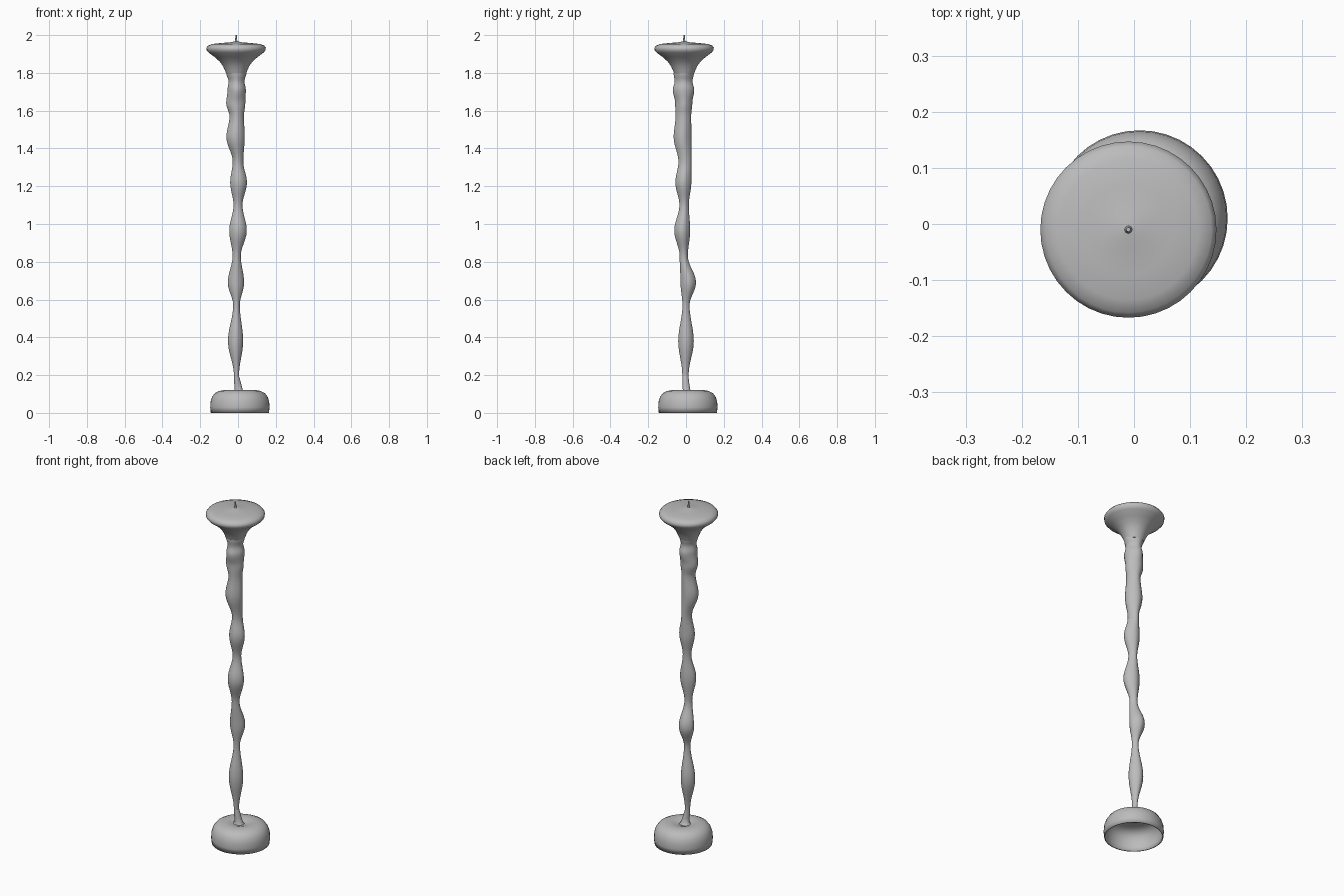
import bpy, bmesh, math

cube = bpy.data.objects.get("Cube")
if cube:
    bpy.data.objects.remove(cube)

grey = bpy.data.materials.new("iron_grey")
grey.use_nodes = True
colour = (0.5, 0.5, 0.5, 1)
grey.diffuse_color = colour
grey.node_tree.nodes["Principled BSDF"].inputs["Base Color"].default_value = colour


def ease(stations, steps):
    """Fill in eased rings between neighbouring stations."""
    rings = []
    for a, b in zip(stations, stations[1:]):
        for i in range(steps):
            t = i / steps
            s = (1 - math.cos(math.pi * t)) / 2
            rings.append([a[0] + (b[0] - a[0]) * t] +
                         [p + (q - p) * s for p, q in zip(a[1:], b[1:])])
    return rings + [list(stations[-1])]


def loft(name, rings, sides=32, lobe=0.0, caps=True):
    """Skin rings of (z, centre x, centre y, radius x, radius y)."""
    bm = bmesh.new()
    loops = []
    for z, cx, cy, rx, ry in rings:
        loop = []
        for i in range(sides):
            a = math.tau * i / sides
            k = 1 + lobe * math.cos(4 * a)
            loop.append(bm.verts.new((cx + rx * k * math.cos(a),
                                      cy + ry * k * math.sin(a), z)))
        loops.append(loop)
    for lo, hi in zip(loops, loops[1:]):
        for i in range(sides):
            j = (i + 1) % sides
            bm.faces.new((lo[i], lo[j], hi[j], hi[i]))
    if caps:
        bm.faces.new(loops[0][::-1])
        bm.faces.new(loops[-1])
    mesh = bpy.data.meshes.new(name)
    bm.to_mesh(mesh)
    bm.free()
    mesh.materials.append(grey)
    obj = bpy.data.objects.new(name, mesh)
    bpy.context.collection.objects.link(obj)
    bpy.ops.object.select_all(action="DESELECT")
    obj.select_set(True)
    bpy.context.view_layer.objects.active = obj
    bpy.ops.object.shade_smooth_by_angle(angle=math.radians(50))
    return obj


def turned(profile, cx, cy):
    return [(z, cx, cy, r, r) for r, z in profile]


# Hollow domed foot: outside up to the stem, open underneath
foot = loft("foot", turned([(.154, 0), (.157, .03), (.155, .06), (.147, .085),
                            (.132, .105), (.11, .116), (.08, .121), (.055, .119),
                            (.035, .112), (.012, .11)], .01, .01),
            sides=40, caps=False)
shell = foot.modifiers.new("shell", "SOLIDIFY")
shell.thickness = 0.005

# Foot of the stem, flaring into the recess of the dome
loft("stem_flare", [(.108, 0, .005, .035, .03), (.122, .003, .003, .022, .02),
                    (.15, 0, 0, .018, .018), (.2, -.008, -.003, .012, .015)])

# Knobbly stem: a chain of uneven swellings
stem = [(.11, -.003, 0, .015, .016), (.2, -.008, -.003, .013, .016),
        (.38, -.013, 0, .039, .04), (.57, -.008, 0, .017, .018),
        (.69, -.011, .012, .042, .04), (.83, -.007, -.012, .021, .021),
        (.965, 0, -.02, .045, .041), (1.1, 0, -.01, .023, .024),
        (1.22, .003, -.014, .043, .041), (1.33, 0, -.006, .027, .033),
        (1.46, -.013, -.018, .047, .046), (1.57, -.007, -.014, .037, .04),
        (1.64, -.012, -.012, .049, .044), (1.71, -.007, -.013, .047, .055),
        (1.755, -.008, -.013, .041, .046), (1.8, -.009, -.012, .052, .052)]
loft("stem", ease(stem, 6), lobe=.03)

# Flared drip dish with a gently domed top
dish = [(.05, 1.79), (.058, 1.81), (.069, 1.835), (.087, 1.86), (.115, 1.885),
        (.145, 1.907), (.156, 1.92), (.157, 1.933), (.148, 1.945),
        (.125, 1.953), (.08, 1.958), (.03, 1.962), (.008, 1.967)]
loft("drip_dish", turned(dish, -.01, -.01), sides=40)

# Candle spike
loft("spike", turned([(.008, 1.963), (.005, 1.975), (.004, 2.0)], -.01, -.01), sides=8)
